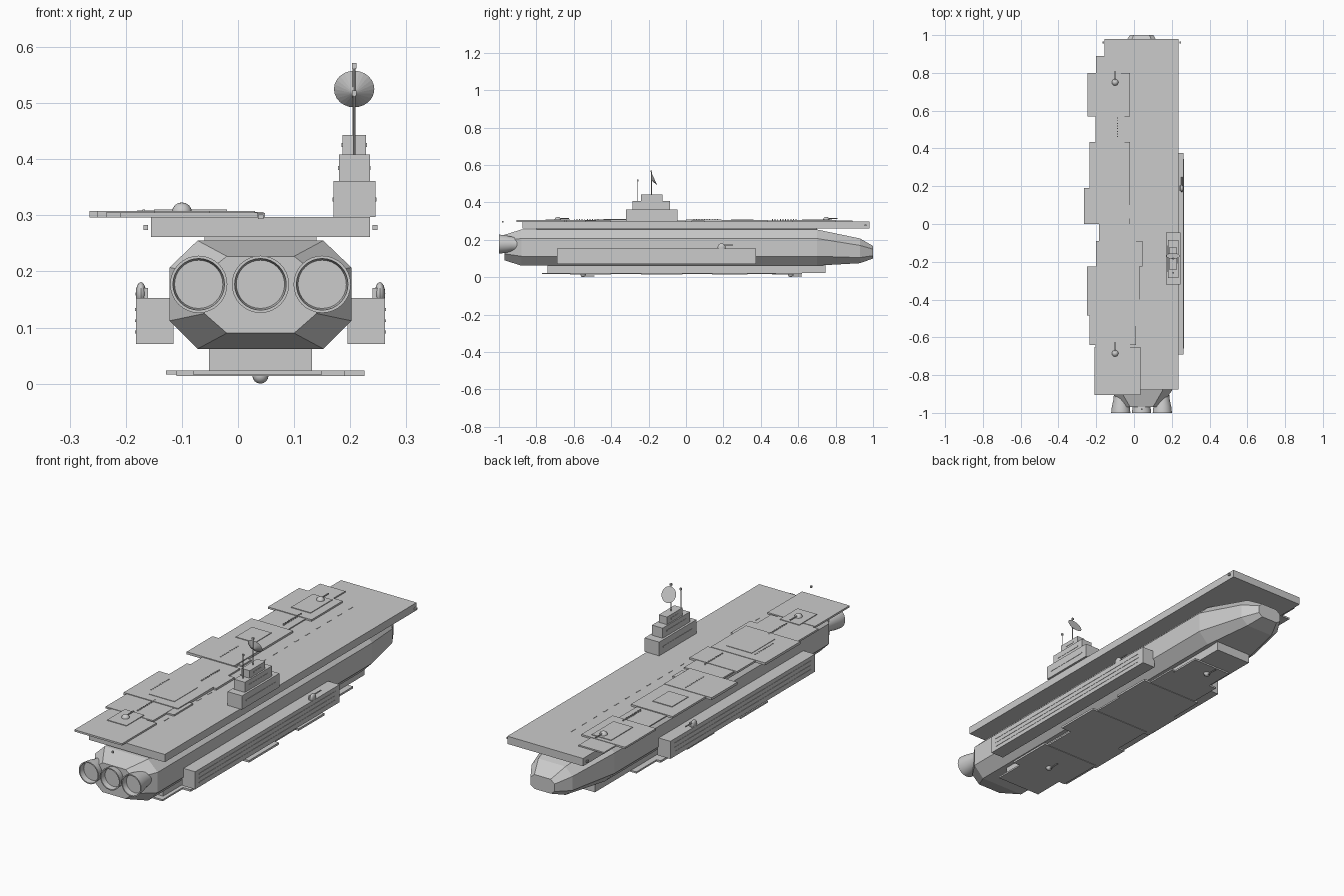
import bpy, bmesh, math
from mathutils import Vector, Matrix

CX = 0.04  # hull centre line

grey = bpy.data.materials.new("hull grey")
grey.diffuse_color = (0.6, 0.6, 0.6, 1)


def finish(name, bm, smooth=False):
    bmesh.ops.recalc_face_normals(bm, faces=bm.faces)
    me = bpy.data.meshes.new(name)
    bm.to_mesh(me)
    bm.free()
    me.materials.append(grey)
    ob = bpy.data.objects.new(name, me)
    bpy.context.collection.objects.link(ob)
    if smooth:
        bpy.context.view_layer.objects.active = ob
        ob.select_set(True)
        bpy.ops.object.shade_smooth_by_angle(angle=math.radians(35))
        ob.select_set(False)
    return ob


def add_box(bm, x0, x1, y0, y1, z0, z1):
    m = Matrix.Translation(((x0 + x1) / 2, (y0 + y1) / 2, (z0 + z1) / 2))
    m = m @ Matrix.Diagonal((abs(x1 - x0), abs(y1 - y0), abs(z1 - z0), 1))
    bmesh.ops.create_cube(bm, size=1, matrix=m)


def boxes(name, items):
    bm = bmesh.new()
    for b in items:
        add_box(bm, *b)
    return finish(name, bm)


def add_rod(bm, p, q, r0, r1=None, segs=12):
    p, q = Vector(p), Vector(q)
    d = q - p
    m = Matrix.Translation((p + q) / 2) @ d.to_track_quat('Z', 'Y').to_matrix().to_4x4()
    bmesh.ops.create_cone(bm, cap_ends=True, segments=segs, radius1=r0,
                          radius2=r0 if r1 is None else r1, depth=d.length, matrix=m)


def turret(name, x, y, z, r, up=1, sx=1.0):
    """Half dome with a forward gun barrel."""
    bm = bmesh.new()
    bmesh.ops.create_uvsphere(bm, u_segments=16, v_segments=8, radius=r,
                              matrix=Matrix.Translation((x, y, z)) @ Matrix.Diagonal((sx, 1, 1, 1)))
    add_rod(bm, (x, y, z + up * r * 0.55), (x, y + 0.06, z + up * r * 0.55), 0.003, segs=8)
    return finish(name, bm, True)


# Main hull: octagonal sections lofted along y
# y, half width, half width of flat, z bottom, lower side, upper side, z top
sections = [(-0.97, 0.10, 0.06, 0.09, 0.125, 0.195, 0.227),
            (-0.88, 0.162, 0.112, 0.062, 0.112, 0.207, 0.255),
            (0.70, 0.162, 0.112, 0.062, 0.112, 0.207, 0.255),
            (0.93, 0.105, 0.07, 0.075, 0.105, 0.17, 0.207),
            (1.00, 0.062, 0.042, 0.10, 0.115, 0.15, 0.167)]
bm = bmesh.new()
rings = []
for y, w, f, zb, zl, zu, zt in sections:
    half = [(f, zb), (w, zl), (w, zu), (f, zt)]
    pts = half + [(-x, z) for x, z in reversed(half)]
    rings.append([bm.verts.new((CX + x, y, z)) for x, z in pts])
for a, b in zip(rings, rings[1:]):
    for i in range(8):
        j = (i + 1) % 8
        bm.faces.new((a[i], a[j], b[j], b[i]))
bm.faces.new(rings[0])
bm.faces.new(rings[-1])
finish("main_hull", bm)

# Engine bells: lathed profile with a recessed disc
profile = [(0, -0.90), (0.036, -0.90), (0.040, -0.935), (0.047, -0.965),
           (0.051, -1.0), (0.046, -1.0), (0.043, -0.975), (0, -0.975)]
for k, x in enumerate((-0.07, CX, 0.15)):
    bm = bmesh.new()
    vs = [bm.verts.new((x + r, y, 0.177)) for r, y in profile]
    es = [bm.edges.new(e) for e in zip(vs, vs[1:])]
    bmesh.ops.spin(bm, geom=vs + es, cent=(x, 0, 0.177), axis=(0, 1, 0),
                   angle=2 * math.pi, steps=32)
    bmesh.ops.remove_doubles(bm, verts=bm.verts, dist=1e-5)
    finish(f"engine_bell_{k + 1}", bm, True)

# Flight deck, edge rails and corner lamps
boxes("flight_deck", [(-0.155, 0.235, -0.875, 0.98, 0.261, 0.297)])
boxes("deck_spine", [(-0.06, 0.14, -0.8, 0.7, 0.25, 0.262)])
boxes("deck_lamps", [(-0.168, -0.16, 0.955, 0.965, 0.274, 0.283),
                     (0.24, 0.249, 0.955, 0.965, 0.274, 0.283),
                     (0.036, 0.045, -0.985, -0.976, 0.293, 0.301)])

# Overlapping armour plates along the left of the deck: y0, y1, left, right, top
plates = [(0.80, 0.89, -0.20, -0.07, 0.303), (0.57, 0.80, -0.245, -0.02, 0.305),
          (0.435, 0.60, -0.205, -0.05, 0.302), (0.19, 0.435, -0.235, -0.02, 0.306),
          (0.0, 0.19, -0.265, -0.02, 0.308), (0.03, 0.10, -0.15, 0.0, 0.304),
          (-0.13, 0.0, -0.185, 0.01, 0.304), (-0.225, -0.09, -0.20, 0.045, 0.306),
          (-0.485, -0.225, -0.25, 0.03, 0.308), (-0.54, -0.40, -0.18, 0.048, 0.304),
          (-0.64, -0.485, -0.235, 0.01, 0.305), (-0.725, -0.64, -0.205, -0.02, 0.303),
          (-0.905, -0.65, -0.21, 0.035, 0.305)]
boxes("deck_armour_plates", [(l, r, a, b, 0.2965, t) for a, b, l, r, t in plates])
boxes("deck_raised_panels", [(-0.16, -0.06, 0.62, 0.78, 0.303, 0.308),
                             (-0.18, -0.08, 0.24, 0.36, 0.304, 0.309),
                             (-0.15, -0.02, -0.44, -0.27, 0.306, 0.310),
                             (-0.15, -0.05, -0.75, -0.62, 0.302, 0.308)])

# Runway dashes and rows of small deck fittings
boxes("runway_dashes", [(0.038, 0.042, y / 100, y / 100 + 0.03, 0.2965, 0.2985)
                        for y in range(-60, 78, 8)])
studs = []
for x, y0 in ((-0.09, 0.46), (-0.12, 0.04), (-0.05, -0.2), (-0.17, -0.4), (-0.1, -0.6)):
    for i in range(10):
        y = y0 + i * 0.014
        studs.append((x, x + 0.004, y, y + 0.005, 0.301, 0.3105))
boxes("deck_studs", studs)

# Deck turrets
for k, y in enumerate((0.75, -0.685)):
    turret(f"deck_turret_{k + 1}", -0.10, y, 0.305, 0.018)

# Command tower: stepped tiers with window strips
tiers = [(0.17, 0.245, -0.32, -0.045, 0.297, 0.361),
         (0.18, 0.235, -0.285, -0.085, 0.361, 0.408),
         (0.186, 0.228, -0.24, -0.125, 0.408, 0.443)]
boxes("command_tower", tiers)
boxes("tower_window_strips", [(x0 - 0.0015, x1 + 0.0015, y0 + 0.03, y1 - 0.03,
                               (z0 + z1) / 2 - 0.004, (z0 + z1) / 2 + 0.003)
                              for x0, x1, y0, y1, z0, z1 in tiers])

# Masts and dish
bm = bmesh.new()
add_rod(bm, (0.207, -0.185, 0.44), (0.207, -0.185, 0.565), 0.0025, segs=8)
add_rod(bm, (0.207, -0.258, 0.40), (0.207, -0.258, 0.515), 0.002, segs=8)
add_box(bm, 0.203, 0.211, -0.189, -0.181, 0.562, 0.571)
add_box(bm, 0.203, 0.211, -0.262, -0.254, 0.513, 0.522)
finish("tower_masts", bm)
bm = bmesh.new()
n = Vector((0, 0.9, 0.42)).normalized()
base = Vector((0.207, -0.169, 0.525))
add_rod(bm, base - n * 0.018, base, 0.0005, 0.036, 24)
finish("radar_dish", bm)

# Side pods with long ribs, upper rail and turret, on both sides
for side, label in ((1, "right"), (-1, "left")):
    def X(d):
        return CX + side * d
    boxes(f"{label}_side_pod", [(X(0.155), X(0.222), -0.69, 0.375, 0.071, 0.153)])
    boxes(f"{label}_pod_ribs", [(X(0.222), X(0.2235), -0.66, 0.345, z - 0.0025, z + 0.0025)
                                for z in (0.092, 0.112, 0.132)])
    boxes(f"{label}_pod_gun_mount", [(X(0.20), X(0.213), 0.175, 0.205, 0.15, 0.17)])
    turret(f"{label}_pod_turret", X(0.213), 0.19, 0.160, 0.021, sx=0.45)

# Keel block and belly armour plates: y0, y1, left, right, bottom
boxes("keel_block", [(-0.052, 0.132, -0.74, 0.745, 0.022, 0.068)])
belly = [(-0.77, -0.58, -0.08, 0.15, 0.016), (-0.62, -0.40, -0.11, 0.19, 0.014),
         (-0.42, -0.22, -0.128, 0.17, 0.016), (-0.24, -0.02, -0.09, 0.225, 0.014),
         (-0.04, 0.16, -0.12, 0.20, 0.016), (0.14, 0.33, -0.10, 0.215, 0.014),
         (0.31, 0.48, -0.08, 0.18, 0.016), (0.46, 0.62, -0.04, 0.16, 0.015)]
boxes("belly_armour_plates", [(l, r, a, b, t, 0.0235) for a, b, l, r, t in belly])

# Belly turrets
for k, y in enumerate((-0.55, 0.56)):
    turret(f"belly_turret_{k + 1}", CX, y, 0.0145, 0.0145, up=-1)
